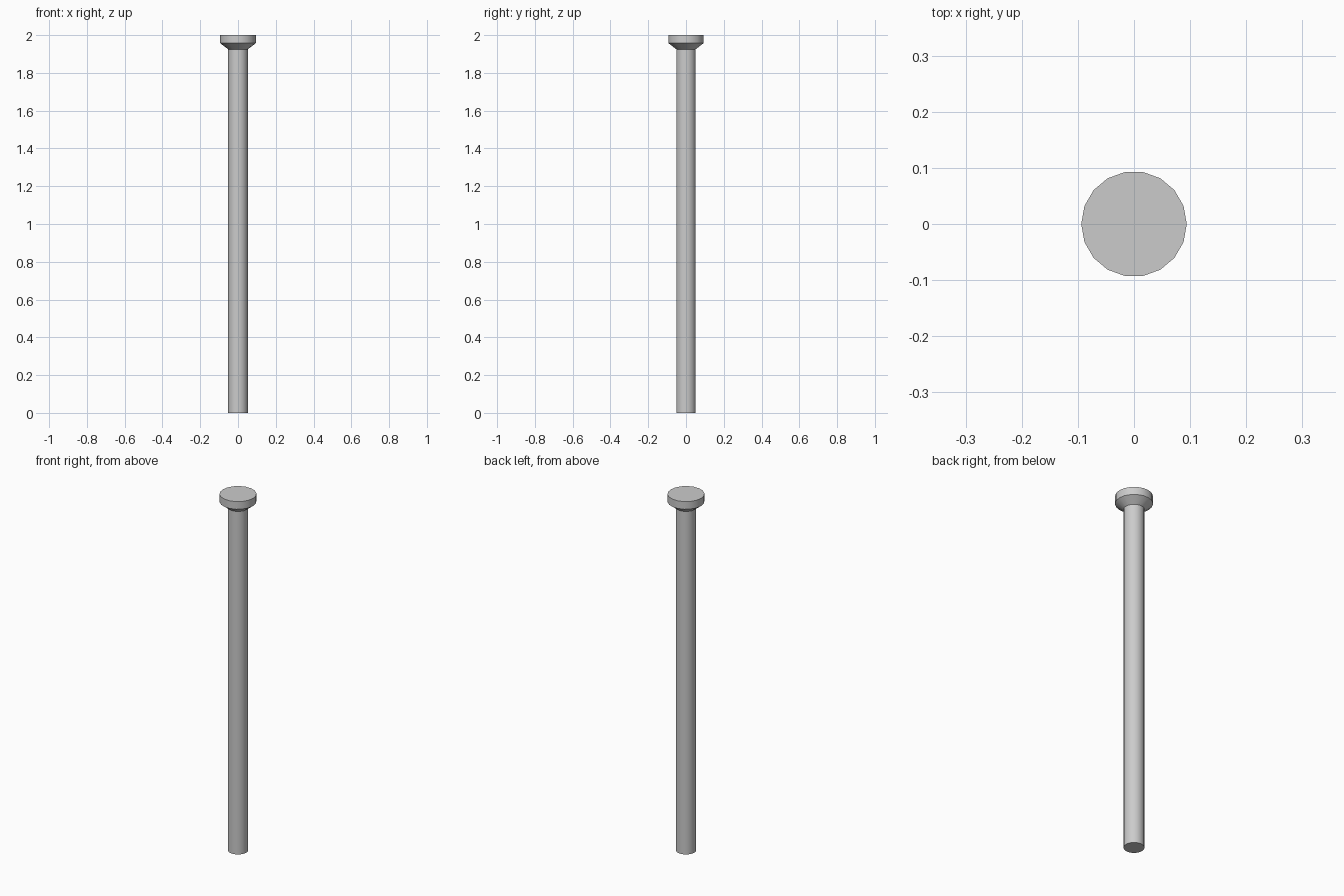
import bpy, bmesh, math

if "Cube" in bpy.data.objects:
    bpy.data.objects.remove(bpy.data.objects["Cube"])

SIDES = 18


def lathe(name, profile):
    """Closed solid of revolution from (radius, z) points, bottom to top."""
    bm = bmesh.new()
    rings = [[bm.verts.new((r * math.cos(2 * math.pi * i / SIDES),
                            r * math.sin(2 * math.pi * i / SIDES), z))
              for i in range(SIDES)] for r, z in profile]
    for low, high in zip(rings, rings[1:]):
        for i in range(SIDES):
            j = (i + 1) % SIDES
            bm.faces.new((low[i], low[j], high[j], high[i]))
    bm.faces.new(rings[0][::-1])
    bm.faces.new(rings[-1])
    mesh = bpy.data.meshes.new(name)
    bm.to_mesh(mesh)
    bm.free()
    obj = bpy.data.objects.new(name, mesh)
    bpy.context.collection.objects.link(obj)
    bpy.ops.object.select_all(action='DESELECT')
    obj.select_set(True)
    bpy.context.view_layer.objects.active = obj
    bpy.ops.object.shade_smooth_by_angle(angle=math.radians(30))
    return obj


# One continuous pin: straight shaft, flared collar, flat disc head
lathe("headed_pin", [(0.052, 0.0), (0.052, 1.925), (0.094, 1.957), (0.094, 2.0)])
